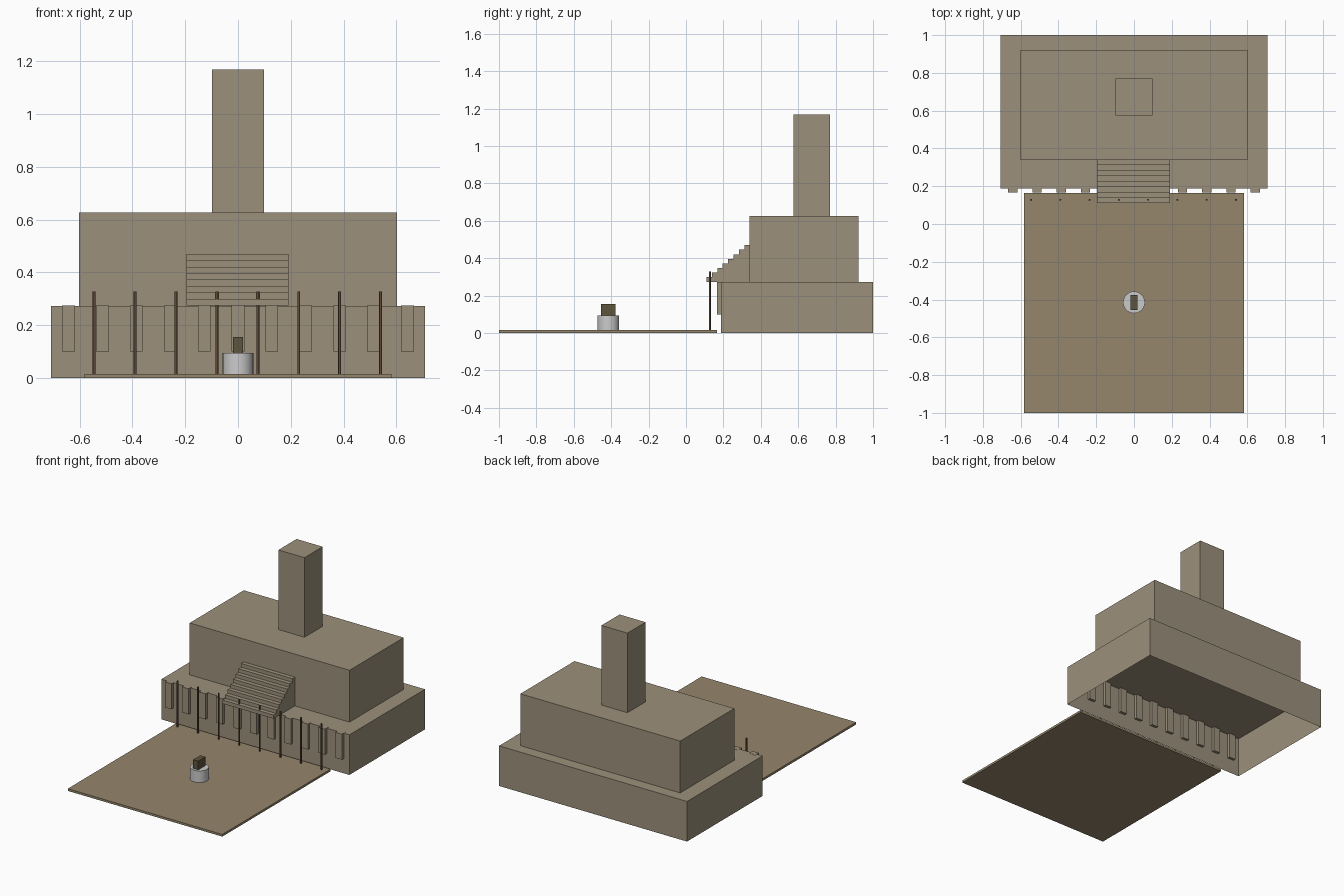
import bpy, bmesh, math

if "Cube" in bpy.data.objects:
    bpy.data.objects.remove(bpy.data.objects["Cube"])

def material(name, rgb):
    m = bpy.data.materials.new(name)
    m.diffuse_color = (*rgb, 1)
    m.use_nodes = True
    m.node_tree.nodes["Principled BSDF"].inputs["Base Color"].default_value = m.diffuse_color
    return m

STONE = material("stone", (0.33, 0.28, 0.20))
EARTH = material("earth", (0.30, 0.24, 0.15))
WOOD = material("wood", (0.12, 0.07, 0.04))
DARK = material("dark_bronze", (0.11, 0.09, 0.045))

def finish(name, bm, mat):
    bmesh.ops.recalc_face_normals(bm, faces=bm.faces)
    me = bpy.data.meshes.new(name)
    bm.to_mesh(me)
    bm.free()
    ob = bpy.data.objects.new(name, me)
    bpy.context.collection.objects.link(ob)
    if mat:
        me.materials.append(mat)
    return ob

def box(name, x, y, z, mat, open_bottom=False):
    bm = bmesh.new()
    bmesh.ops.create_cube(bm, size=1)
    if open_bottom:
        bm.normal_update()
        low = [f for f in bm.faces if f.normal.z < -0.9]
        bmesh.ops.delete(bm, geom=low, context='FACES_ONLY')
    for v in bm.verts:
        v.co = [r[0] if c < 0 else r[1] for c, r in zip(v.co, (x, y, z))]
    return finish(name, bm, mat)

def cylinder(name, x, y, z, r, sides, mat):
    bpy.ops.mesh.primitive_cylinder_add(vertices=sides, radius=r, depth=z[1] - z[0],
                                        location=(x, y, (z[0] + z[1]) / 2))
    ob = bpy.context.object
    ob.name = name
    if mat:
        ob.data.materials.append(mat)
    bpy.ops.object.shade_smooth_by_angle(angle=math.radians(50))
    return ob

# Main building: hollow plinth, upper block, tower
box("plinth", (-0.708, 0.708), (0.187, 1.0), (0, 0.273), STONE, open_bottom=True)
box("upper_block", (-0.602, 0.602), (0.34, 0.922), (0.273, 0.626), STONE, open_bottom=True)
box("tower", (-0.098, 0.098), (0.575, 0.77), (0.626, 1.168), STONE, open_bottom=True)

# Row of buttresses along the front wall
for i in range(11):
    cx = (i - 5) * 0.1284
    box("buttress", (cx - 0.024, cx + 0.024), (0.167, 0.206), (0.10, 0.274), STONE)

# Staircase: stepped side profile extruded across
STEPS, RISE, RUN = 8, 0.0245, 0.0288
profile = [(0.345, 0.274), (0.11, 0.274)]
for i in range(STEPS):
    y, top = 0.11 + i * RUN, 0.274 + (i + 1) * RISE
    profile += [(y, top), (y + RUN, top)]
profile[-1] = (0.345, profile[-1][1])
bm = bmesh.new()
face = bm.faces.new([bm.verts.new((-0.195, y, z)) for y, z in profile])
side = bmesh.ops.extrude_face_region(bm, geom=[face])["geom"]
for v in side:
    if isinstance(v, bmesh.types.BMVert):
        v.co.x = 0.191
finish("staircase", bm, STONE)

# Courtyard slab
box("courtyard", (-0.582, 0.582), (-1.0, 0.165), (0, 0.015), EARTH)

# Flag poles
for i in range(8):
    cylinder("pole", -0.545 + i * 0.155, 0.128, (0.015, 0.328), 0.0055, 8, WOOD)

# Pedestal with a small block on top
cylinder("pedestal", 0, -0.415, (0.015, 0.095), 0.058, 24, None)
box("pedestal_block", (-0.019, 0.019), (-0.455, -0.377), (0.095, 0.155), DARK)
